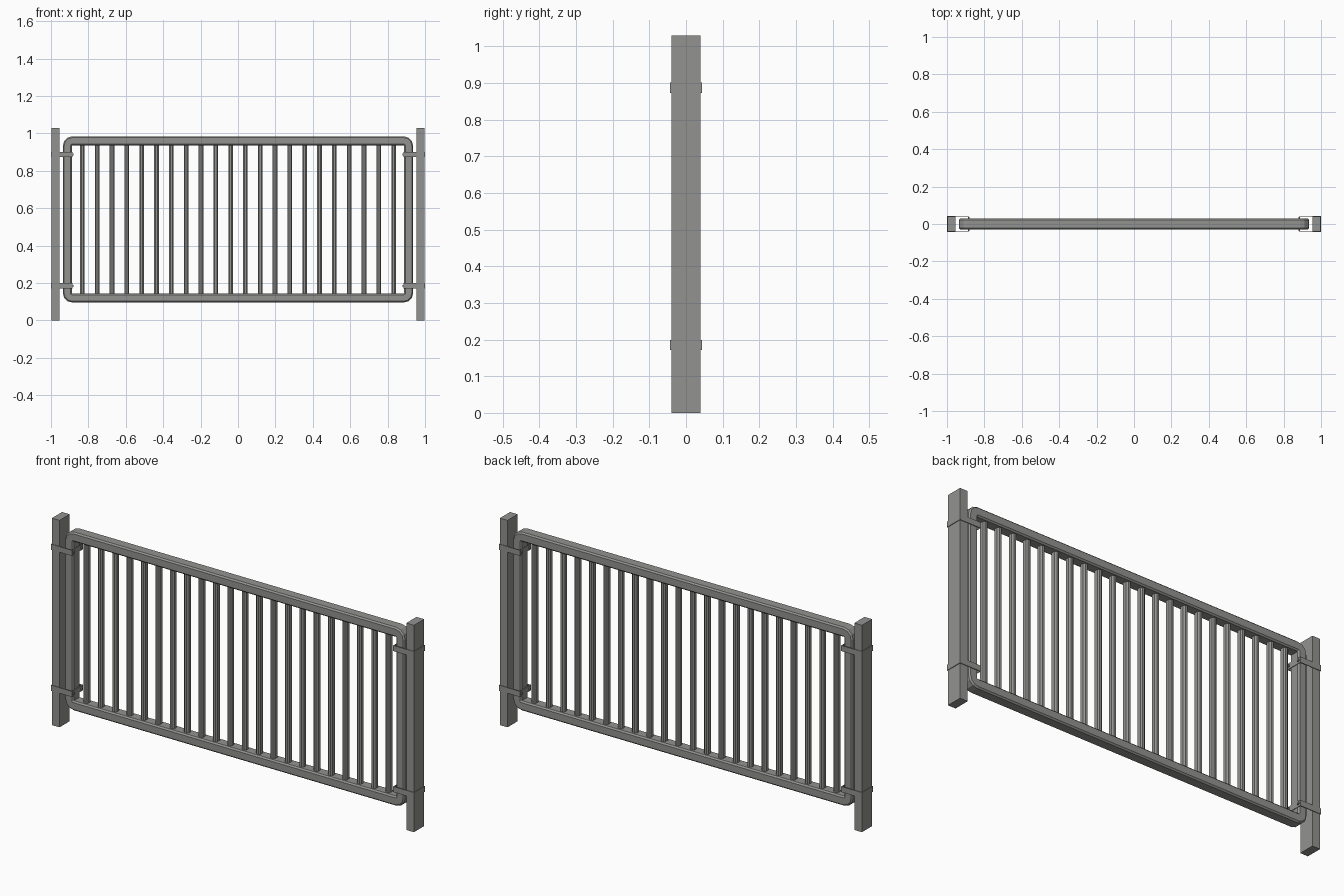
import bpy, bmesh, math

cube = bpy.data.objects.get("Cube")
if cube:
    bpy.data.objects.remove(cube, do_unlink=True)

steel = bpy.data.materials.new("grey steel")
steel.use_nodes = True
GREY = (0.29, 0.29, 0.28, 1)
steel.diffuse_color = GREY
steel.node_tree.nodes["Principled BSDF"].inputs["Base Color"].default_value = GREY


def finish(name, bm):
    bmesh.ops.recalc_face_normals(bm, faces=bm.faces)
    mesh = bpy.data.meshes.new(name)
    bm.to_mesh(mesh)
    bm.free()
    mesh.materials.append(steel)
    obj = bpy.data.objects.new(name, mesh)
    bpy.context.collection.objects.link(obj)
    return obj


def add_box(bm, lo, hi):
    verts = bmesh.ops.create_cube(bm, size=1)["verts"]
    for v in verts:
        v.co = [(a + b) / 2 + c * (b - a) for a, b, c in zip(lo, hi, v.co)]


def chamfered(a, b, c):
    """Eight-sided section with half sizes a, b and corner cut c."""
    quarter = [(a, b - c), (a - c, b)]
    half = quarter + [(-u, v) for u, v in reversed(quarter)]
    return half + [(-u, -v) for u, v in half]


def bridge(bm, first, second):
    n = len(first)
    for i in range(n):
        j = (i + 1) % n
        bm.faces.new((first[i], first[j], second[j], second[i]))


# Rounded rectangular frame: one section swept round four corners
HALF_X, BOTTOM, TOP = 0.936, 0.096, 0.984
TUBE, RADIUS, STEPS = 0.024, 0.025, 3
MID, HALF_Z = (BOTTOM + TOP) / 2, (TOP - BOTTOM) / 2
inset = TUBE + RADIUS
bm = bmesh.new()
rings = []
for k, (sx, sz) in enumerate([(1, 1), (-1, 1), (-1, -1), (1, -1)]):
    cx, cz = sx * (HALF_X - inset), MID + sz * (HALF_Z - inset)
    for s in range(STEPS + 1):
        t = (k + s / STEPS) * math.pi / 2
        rings.append([bm.verts.new((cx + (RADIUS + u) * math.cos(t), y,
                                    cz + (RADIUS + u) * math.sin(t)))
                      for u, y in chamfered(TUBE, 0.029, 0.007)])
for i, ring in enumerate(rings):
    bridge(bm, ring, rings[(i + 1) % len(rings)])
finish("gate_frame", bm)

# Upright bars
BARS = 22
for i in range(BARS):
    x = -0.832 + 1.664 * i / (BARS - 1)
    bm = bmesh.new()
    ends = [[bm.verts.new((x + u, y, z)) for u, y in chamfered(0.0125, 0.016, 0.007)]
            for z in (BOTTOM + TUBE, TOP - TUBE)]
    bridge(bm, *ends)
    for end in ends:
        bm.faces.new(end)
    finish(f"upright_bar_{i + 1}", bm)

# Posts, with a strap and bolts at two heights on each side
THIN = 0.003
for side, s in (("left", 1), ("right", -1)):
    def span(a, b):
        return sorted((s * a, s * b))

    x0, x1 = span(0.955, 0.997)
    bm = bmesh.new()
    add_box(bm, (x0, -0.04, 0), (x1, 0.04, 1.03))
    finish(f"{side}_post", bm)

    for level, z in (("upper", 0.887), ("lower", 0.185)):
        z0, z1 = z - 0.014, z + 0.014
        bm = bmesh.new()
        for ys in (-1, 1):
            y0, y1 = sorted((ys * 0.04, ys * (0.04 + THIN)))
            x0, x1 = span(0.885, 1.0)
            add_box(bm, (x0, y0, z0), (x1, y1, z1))
        for a, b in ((0.997, 1.0), (0.885, 0.888)):
            x0, x1 = span(a, b)
            add_box(bm, (x0, -0.04, z0), (x1, 0.04, z1))
        finish(f"{side}_{level}_strap", bm)

        bm = bmesh.new()
        x0, x1 = span(0.879, 0.886)
        for y in (-0.032, 0.032):
            add_box(bm, (x0, y - 0.005, z - 0.005), (x1, y + 0.005, z + 0.005))
        finish(f"{side}_{level}_bolts", bm)
